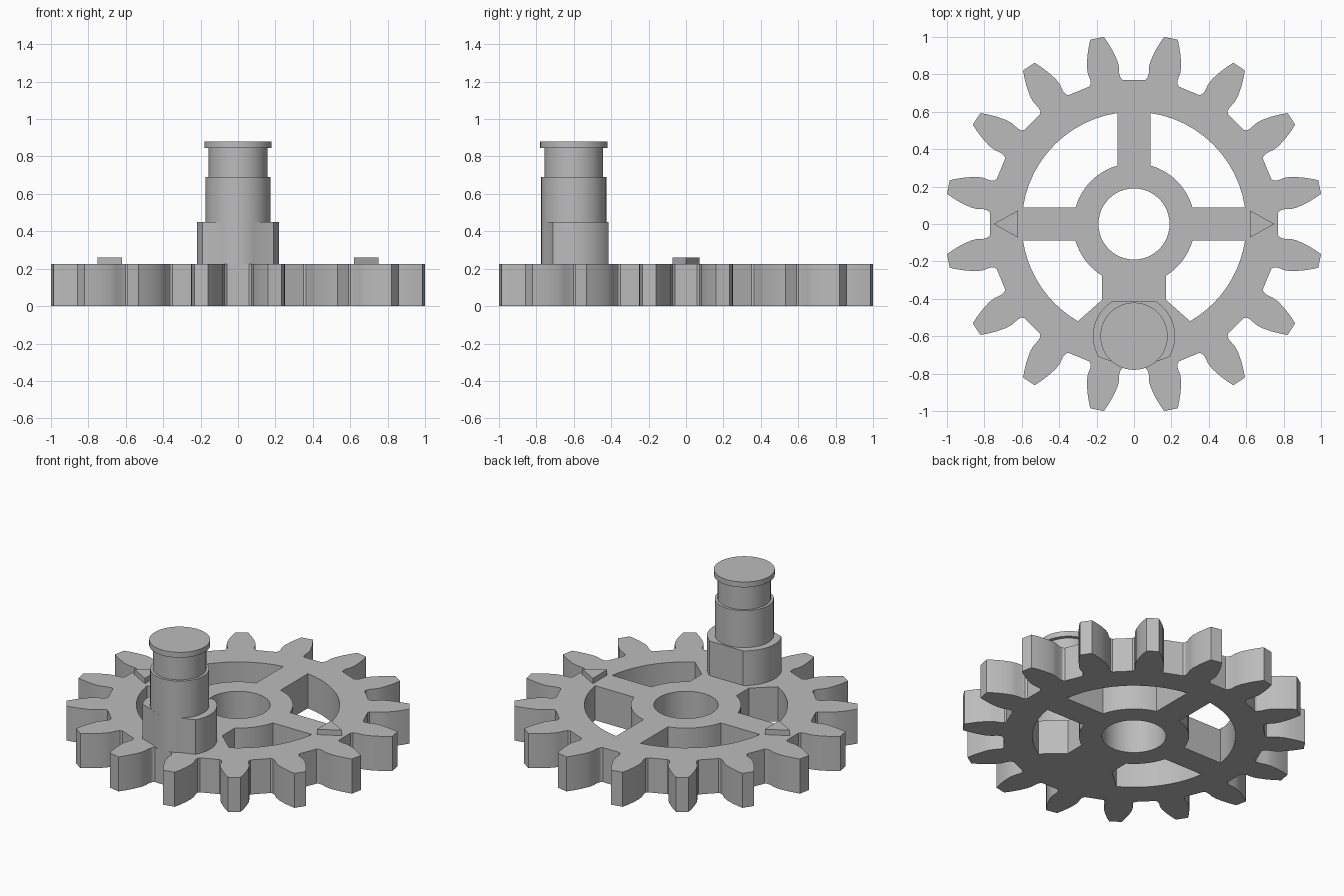
import bpy
from math import radians, pi, cos, sin, asin, acos, atan2

cube = bpy.data.objects.get("Cube")
if cube:
    bpy.data.objects.remove(cube, do_unlink=True)

GREY = (0.5, 0.5, 0.5, 1)
mat = bpy.data.materials.new("plain grey")
mat.use_nodes = True
mat.diffuse_color = GREY
mat.node_tree.nodes["Principled BSDF"].inputs["Base Color"].default_value = GREY


def arc(radius, start, end, steps, cx=0, cy=0):
    angles = [start + (end - start) * i / steps for i in range(steps + 1)]
    return [(cx + radius * cos(a), cy + radius * sin(a)) for a in angles]


def mirror_x(points):
    return [(-x, y) for x, y in points]


def plate(name, outlines, bottom, top):
    """Extrude closed outlines upwards; inner outlines become holes."""
    curve = bpy.data.curves.new(name, "CURVE")
    curve.dimensions = "2D"
    curve.fill_mode = "BOTH"
    curve.extrude = (top - bottom) / 2
    for points in outlines:
        spline = curve.splines.new("POLY")
        spline.points.add(len(points) - 1)
        for point, (x, y) in zip(spline.points, points):
            point.co = (x, y, 0, 1)
        spline.use_cyclic_u = True
    obj = bpy.data.objects.new(name, curve)
    bpy.context.collection.objects.link(obj)
    bpy.ops.object.select_all(action="DESELECT")
    obj.select_set(True)
    bpy.context.view_layer.objects.active = obj
    bpy.ops.object.convert(target="MESH")
    obj = bpy.context.object
    bpy.ops.object.mode_set(mode="EDIT")
    bpy.ops.mesh.select_all(action="SELECT")
    bpy.ops.mesh.remove_doubles(threshold=0.0001)
    bpy.ops.mesh.normals_make_consistent(inside=False)
    bpy.ops.object.mode_set(mode="OBJECT")
    bpy.ops.object.shade_smooth_by_angle(angle=radians(25))
    obj.location.z = (top + bottom) / 2
    obj.data.materials.clear()
    obj.data.materials.append(mat)
    return obj


# Gear outline: one tooth flank as (distance from centre, half width)
TEETH = 16
THICK = 0.225
flank = [(0.767, 0.092), (0.778, 0.082), (0.80, 0.079), (0.84, 0.085),
         (0.875, 0.083), (0.93, 0.069), (0.975, 0.053), (1.012, 0.037)]
tooth = [(r, -w) for r, w in flank] + [(r, w) for r, w in reversed(flank)]
gear = []
for i in range(TEETH):
    a = (i + 0.5) * 2 * pi / TEETH
    gear += [(r * cos(a) - w * sin(a), r * sin(a) + w * cos(a)) for r, w in tooth]

# Openings between hub, rim and spokes
HUB, RIM, SPOKE, WIDE = 0.325, 0.6, 0.088, 0.17
upper = (arc(RIM, asin(SPOKE / RIM), acos(SPOKE / RIM), 12)
         + arc(HUB, acos(SPOKE / HUB), asin(SPOKE / HUB), 8))
lower = (arc(RIM, -asin(SPOKE / RIM), -atan2(0.52, 0.3), 10)
         + [(WIDE, -0.405)]
         + arc(HUB, -acos(WIDE / HUB), -asin(SPOKE / HUB), 8))
bore = arc(0.19, 0, 2 * pi * 47 / 48, 47)
plate("gear_wheel", [gear, bore, upper, mirror_x(upper), lower, mirror_x(lower)], 0, THICK)

# Peg base: round sides, flat back and narrowed front
PEG_Y = -0.6
side = arc(0.22, radians(-30), radians(57), 14, cy=PEG_Y)
front = arc(0.174, radians(-125), radians(-55), 12, cy=PEG_Y)
plate("peg_base", [front + side + mirror_x(side)[::-1]], THICK, 0.45)

# Stepped peg with cap
for name, radius, bottom, top in (("peg_lower", 0.174, 0.45, 0.69),
                                  ("peg_neck", 0.157, 0.69, 0.845),
                                  ("peg_cap", 0.18, 0.845, 0.88)):
    plate(name, [arc(radius, 0, 2 * pi * 47 / 48, 47, cy=PEG_Y)], bottom, top)

# Raised pointer triangles on the rim
pointer = [(0.62, -0.073), (0.75, 0), (0.62, 0.073)]
plate("left_pointer", [pointer], THICK, 0.26)
plate("right_pointer", [mirror_x(pointer)], THICK, 0.26)
